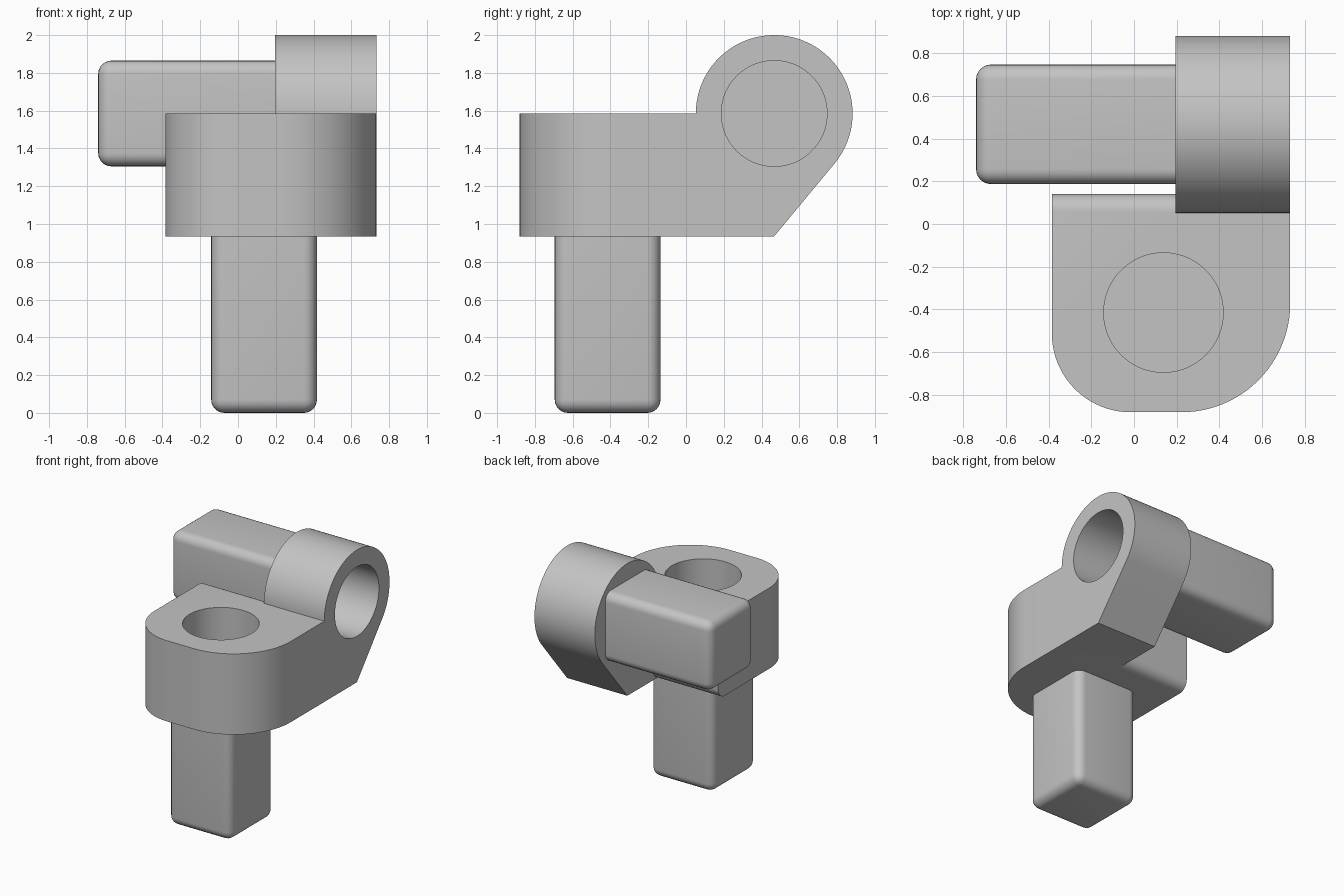
import bpy, bmesh, math
from mathutils import Matrix, Vector

cube = bpy.data.objects.get("Cube")
if cube:
    bpy.data.objects.remove(cube, do_unlink=True)

grey = bpy.data.materials.new("plain grey")
grey.use_nodes = True
grey.diffuse_color = (0.55, 0.55, 0.55, 1)
grey.node_tree.nodes["Principled BSDF"].inputs["Base Color"].default_value = grey.diffuse_color

X0, XB, X1 = -0.385, 0.195, 0.732      # left side, barrel start, right side
Z0, Z1 = 0.935, 1.585                  # plate bottom and top
FRONT, BACK = -0.882, 0.14
AXIS_Y, BARREL_R = 0.467, 0.415        # barrel axis (runs along x at height Z1)
PIN_X, PIN_Y, HALF = 0.138, -0.415, 0.28


def make(name, bm):
    bmesh.ops.recalc_face_normals(bm, faces=bm.faces)
    mesh = bpy.data.meshes.new(name)
    bm.to_mesh(mesh)
    bm.free()
    mesh.materials.append(grey)
    ob = bpy.data.objects.new(name, mesh)
    bpy.context.collection.objects.link(ob)
    return ob


def extrude(points, along):
    bm = bmesh.new()
    face = bm.faces.new([bm.verts.new(p) for p in points])
    top = bmesh.ops.extrude_face_region(bm, geom=[face])["geom"]
    bmesh.ops.translate(bm, vec=along, verts=[v for v in top if isinstance(v, bmesh.types.BMVert)])
    return bm


def arc(cx, cy, r, start, end, n):
    angles = [math.radians(start + (end - start) * i / n) for i in range(n + 1)]
    return [(cx + r * math.cos(a), cy + r * math.sin(a)) for a in angles]


def smooth(ob):
    bpy.ops.object.select_all(action="DESELECT")
    ob.select_set(True)
    bpy.context.view_layer.objects.active = ob
    bpy.ops.object.shade_smooth_by_angle(angle=math.radians(30))


def boolean(ob, other, operation):
    mod = ob.modifiers.new(operation.lower(), "BOOLEAN")
    mod.operation, mod.solver, mod.object = operation, "EXACT", other
    bpy.ops.object.select_all(action="DESELECT")
    bpy.context.view_layer.objects.active = ob
    ob.select_set(True)
    bpy.ops.object.modifier_apply(modifier=mod.name)
    bpy.data.objects.remove(other, do_unlink=True)


# Plate: flat back, two front corners of different radius
RL, RR = 0.37, 0.51
plan = [(X1, BACK), (X0, BACK)]
plan += arc(X0 + RL, FRONT + RL, RL, 180, 270, 24)
plan += arc(X1 - RR, FRONT + RR, RR, 270, 360, 24)
bm = extrude([(x, y, Z0) for x, y in plan], (0, 0, Z1 - Z0))
back_edges = [e for e in bm.edges if all(abs(v.co.y - BACK) < 1e-4 for v in e.verts)
              and abs(e.verts[0].co.z - e.verts[1].co.z) < 1e-4]
bmesh.ops.bevel(bm, geom=back_edges, offset=0.08, segments=8, profile=0.5, affect="EDGES")
body = make("hinge_body", bm)

# Barrel: round top, tangent slope down to the plate's underside
tangent = math.degrees(math.acos(BARREL_R / (Z1 - Z0))) - 90
side = arc(AXIS_Y, Z1, BARREL_R, 180, tangent, 72)
side += [(AXIS_Y, Z0), (-0.2, Z0), (-0.2, Z1)]
barrel = make("barrel", extrude([(XB, y, z) for y, z in side], (X1 - XB, 0, 0)))
boolean(body, barrel, "UNION")


# Sockets: round blind holes above each pin
def socket(mouth, axis, depth=0.45):
    bm = bmesh.new()
    turn = Vector((0, 0, 1)).rotation_difference(Vector(axis)).to_matrix().to_4x4()
    centre = Vector(mouth) - Vector(axis) * (depth / 2 - 0.1)
    bmesh.ops.create_cone(bm, cap_ends=True, segments=72, radius1=HALF, radius2=HALF,
                          depth=depth + 0.2, matrix=Matrix.Translation(centre) @ turn)
    cutter = make("socket_cutter", bm)
    cutter.hide_render = True
    boolean(body, cutter, "DIFFERENCE")


socket((PIN_X, PIN_Y, Z1), (0, 0, 1), 0.35 + 0.1)
socket((X1, AXIS_Y, Z1), (1, 0, 0), 0.35 + 0.1)
smooth(body)


# Pins: square bars with rounded long edges and rounded free end
def pin(name, root, rotation):
    length = 0.935
    square = [(-HALF, -HALF, 0), (HALF, -HALF, 0), (HALF, HALF, 0), (-HALF, HALF, 0)]
    bm = extrude(square, (0, 0, -length))
    edges = [e for e in bm.edges if min(v.co.z for v in e.verts) < -0.5]
    bmesh.ops.bevel(bm, geom=edges, offset=0.07, segments=6, profile=0.5, affect="EDGES")
    bm.transform(Matrix.Translation(root) @ rotation)
    smooth(make(name, bm))


pin("lower_pin", (PIN_X, PIN_Y, Z0), Matrix.Identity(4))
pin("side_pin", (XB, AXIS_Y, Z1), Matrix.Rotation(math.radians(90), 4, "Y"))
